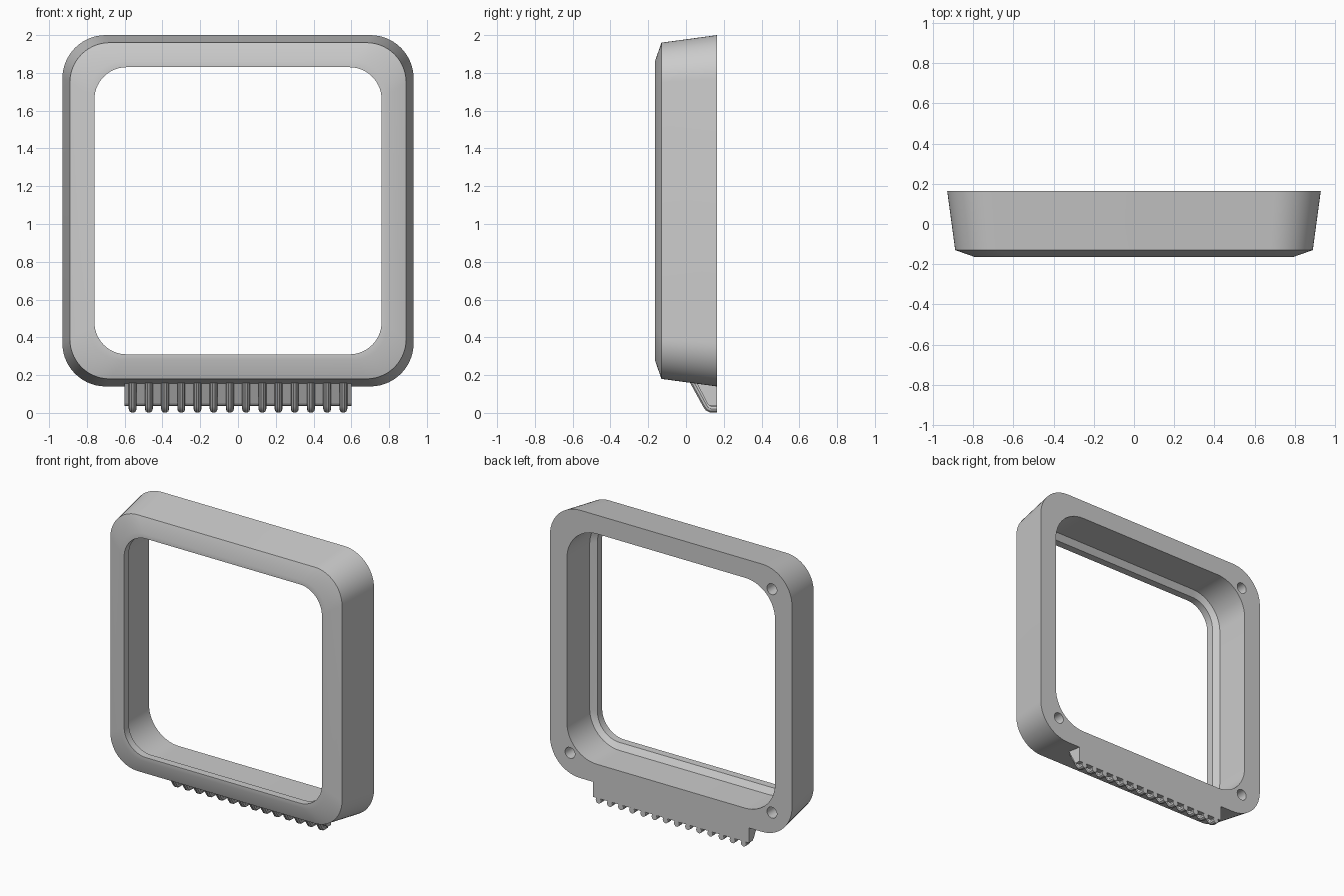
import bpy, bmesh, math

if "Cube" in bpy.data.objects:
    bpy.data.objects.remove(bpy.data.objects["Cube"])

grey = bpy.data.materials.new("plain grey")
grey.use_nodes = True
colour = (0.6, 0.6, 0.6, 1)
grey.diffuse_color = colour
grey.node_tree.nodes["Principled BSDF"].inputs["Base Color"].default_value = colour

CENTRE_Z = 1.07
BACK = 0.165


def mesh_object(name, bm):
    bmesh.ops.recalc_face_normals(bm, faces=bm.faces)
    mesh = bpy.data.meshes.new(name)
    bm.to_mesh(mesh)
    bm.free()
    mesh.materials.append(grey)
    obj = bpy.data.objects.new(name, mesh)
    bpy.context.collection.objects.link(obj)
    return obj


def select_only(obj):
    bpy.ops.object.select_all(action="DESELECT")
    obj.select_set(True)
    bpy.context.view_layer.objects.active = obj


def smooth(obj):
    select_only(obj)
    bpy.ops.object.shade_smooth_by_angle(angle=math.radians(32))


def rounded_square(bm, half, radius, y, steps=14):
    ring = []
    for corner in range(4):
        mid = math.radians(45 + 90 * corner)
        cx = math.copysign(half - radius, math.cos(mid))
        cz = math.copysign(half - radius, math.sin(mid))
        for i in range(steps + 1):
            a = math.pi / 2 * (corner + i / steps)
            ring.append(bm.verts.new((cx + radius * math.cos(a), y,
                                      CENTRE_Z + cz + radius * math.sin(a))))
    return ring


# Frame: closed loft of rounded squares (half size, corner radius, y)
sections = [
    (0.93, 0.23, BACK), (0.89, 0.21, -0.13),
    (0.79, 0.18, -0.165), (0.76, 0.17, -0.165),
    (0.76, 0.17, -0.113), (0.80, 0.23, -0.085), (0.80, 0.23, BACK),
]
bm = bmesh.new()
rings = [rounded_square(bm, *s) for s in sections]
for a, b in zip(rings, rings[1:] + rings[:1]):
    for i in range(len(a)):
        j = (i + 1) % len(a)
        bm.faces.new((a[i], a[j], b[j], b[i]))
frame = mesh_object("frame", bm)

# Four blind screw holes in the back corners
bm = bmesh.new()
for sx in (-1, 1):
    for sz in (-1, 1):
        made = bmesh.ops.create_cone(bm, cap_ends=True, segments=24,
                                     radius1=0.038, radius2=0.038, depth=0.24)
        for v in made["verts"]:
            x, y, z = v.co
            v.co = (x + sx * 0.776, z + BACK, y + CENTRE_Z + sz * 0.776)
cutter = mesh_object("screw_hole_cutter", bm)
cutter.hide_render = True
cut = frame.modifiers.new("screw holes", "BOOLEAN")
cut.operation = "DIFFERENCE"
cut.solver = "EXACT"
cut.object = cutter
select_only(frame)
bpy.ops.object.modifier_apply(modifier=cut.name)
bpy.data.objects.remove(cutter)
smooth(frame)

# Comb base: wedge extruded along x, flush with the back
profile = [(0.045, 0.18), (0.113, 0.05), (0.125, 0.038), (BACK, 0.036),
           (BACK, 0.145), (0.15, 0.18)]
bm = bmesh.new()
ends = [[bm.verts.new((x, y, z)) for y, z in profile] for x in (-0.6, 0.6)]
for end in ends:
    bm.faces.new(end)
for i in range(len(profile)):
    j = (i + 1) % len(profile)
    bm.faces.new((ends[0][i], ends[0][j], ends[1][j], ends[1][i]))
mesh_object("comb_base", bm)

# Comb teeth: round bars following the wedge down and back
path = [(0.022, 0.2), (0.108, 0.043), (0.117, 0.029), (0.133, 0.021), (BACK, 0.021)]
curve = bpy.data.curves.new("comb_teeth", "CURVE")
curve.dimensions = "3D"
curve.bevel_depth = 0.021
curve.bevel_resolution = 3
curve.use_fill_caps = True
for k in range(14):
    spline = curve.splines.new("POLY")
    spline.points.add(len(path) - 1)
    for point, (y, z) in zip(spline.points, path):
        point.co = ((k - 6.5) * 0.0858, y, z, 1)
curve.materials.append(grey)
teeth = bpy.data.objects.new("comb_teeth", curve)
bpy.context.collection.objects.link(teeth)
select_only(teeth)
bpy.ops.object.convert(target="MESH")
smooth(bpy.context.view_layer.objects.active)
